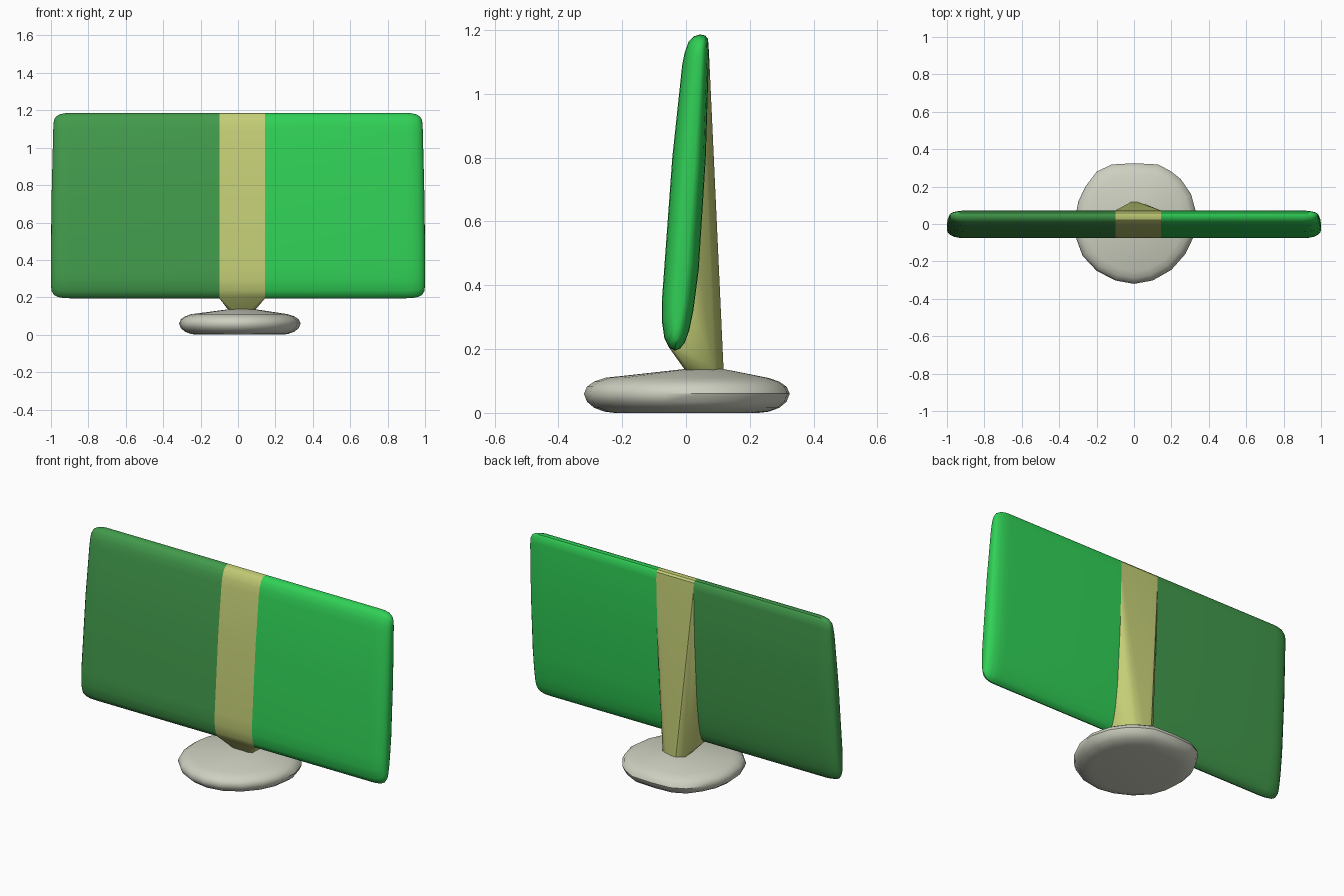
import bpy, bmesh, math

cube = bpy.data.objects.get("Cube")
if cube:
    bpy.data.objects.remove(cube, do_unlink=True)


def material(name, rgb):
    """Flat material from an sRGB 0-255 colour."""
    lin = [((c / 255 + 0.055) / 1.055) ** 2.4 for c in rgb] + [1.0]
    m = bpy.data.materials.new(name)
    m.use_nodes = True
    m.diffuse_color = lin
    bsdf = m.node_tree.nodes["Principled BSDF"]
    bsdf.inputs["Base Color"].default_value = lin
    bsdf.inputs["Roughness"].default_value = 0.7
    return m


def finish(name, bm, mat, angle):
    bmesh.ops.recalc_face_normals(bm, faces=bm.faces[:])
    mesh = bpy.data.meshes.new(name)
    bm.to_mesh(mesh)
    bm.free()
    obj = bpy.data.objects.new(name, mesh)
    bpy.context.collection.objects.link(obj)
    mesh.materials.append(mat)
    bpy.ops.object.select_all(action="DESELECT")
    obj.select_set(True)
    bpy.context.view_layer.objects.active = obj
    bpy.ops.object.shade_smooth_by_angle(angle=math.radians(angle))
    return obj


def loft(rings):
    """Skin equal-length closed rings and cap both ends."""
    bm = bmesh.new()
    loops = [[bm.verts.new(p) for p in ring] for ring in rings]
    n = len(loops[0])
    for a, b in zip(loops, loops[1:]):
        for i in range(n):
            j = (i + 1) % n
            bm.faces.new((a[i], a[j], b[j], b[i]))
    bm.faces.new(loops[0])
    bm.faces.new(loops[-1])
    return bm


# Leaning rounded slab section (y, z)
PROFILE = [(-0.035, 0.195), (-0.054, 0.206), (-0.068, 0.235), (-0.076, 0.29),
           (-0.075, 0.36), (-0.043, 0.80), (-0.012, 1.09), (-0.004, 1.13),
           (0.008, 1.163), (0.024, 1.18), (0.044, 1.186), (0.060, 1.183),
           (0.069, 1.172), (0.072, 1.13), (0.062, 0.80), (0.040, 0.45),
           (0.023, 0.32), (0.010, 0.258), (-0.004, 0.22), (-0.018, 0.202)]


def panel_ring(x, thick, tall):
    """Section at x, thinned about the lean line and shortened about mid height."""
    ring = []
    for y, z in PROFILE:
        lean = -0.028 + 0.072 * (z - 0.25) / 0.9
        z2 = 0.69 + (z - 0.69) * tall
        lean2 = -0.028 + 0.072 * (z2 - 0.25) / 0.9
        taper = 1 - 0.012 * max(0, (z - 0.6) / 0.55) * (abs(x) > 0.9)
        ring.append((x * taper, lean2 + (y - lean) * thick, z2))
    return ring


# Outer rounding of the panel ends: x, thickness, height
ENDS = [(0.90, 1, 1), (0.935, 0.96, 0.997), (0.965, 0.84, 0.985),
        (0.985, 0.66, 0.962), (0.996, 0.45, 0.925), (1.0, 0.25, 0.87)]


def panel(name, side, inner, mat):
    rings = [panel_ring(inner, 1, 1)]
    rings += [panel_ring(side * x, t, h) for x, t, h in ENDS]
    finish(name, loft(rings), mat, 40)


panel("left_panel", 1, 0.145, material("bright green", (48, 208, 86)))
panel("right_panel", -1, -0.10, material("dark green", (66, 155, 76)))

# Centre band and neck: hull of the slab section and the neck foot
FOOT = [(-0.045, 0.01), (-0.02, 0.0), (0.06, 0.0), (0.085, 0.01),
        (0.09, 0.09), (0.06, 0.106), (0.015, 0.118), (-0.015, 0.118),
        (-0.05, 0.09)]
bm = bmesh.new()
for x in (-0.10, 0.145):
    for y, z in PROFILE:
        bm.verts.new((x, y, z))
for x, y in FOOT:
    bm.verts.new((x, y, 0.13))
hull = bmesh.ops.convex_hull(bm, input=bm.verts[:])
loose = [v for v in bm.verts if not v.link_faces]
bmesh.ops.delete(bm, geom=loose, context="VERTS")
finish("centre_stand", bm, material("pale yellow", (196, 206, 118)), 30)

# Pebble-like base: uneven outline with rounded rim
OUTLINE = [(0.0, 0.325), (-0.12, 0.318), (-0.20, 0.28), (-0.26, 0.20),
           (-0.298, 0.12), (-0.315, 0.03), (-0.308, -0.08), (-0.275, -0.17),
           (-0.20, -0.25), (-0.10, -0.302), (0.0, -0.32), (0.10, -0.302),
           (0.20, -0.245), (0.275, -0.16), (0.318, -0.07), (0.335, 0.05),
           (0.305, 0.16), (0.25, 0.24), (0.20, 0.28), (0.13, 0.318)]
# Levels: height, outline scale, centre x, centre y
LEVELS = [(0.0, 0.70, 0, 0), (0.004, 0.80, 0, 0), (0.016, 0.90, 0, 0),
          (0.035, 0.97, 0, 0), (0.060, 1.0, 0, 0), (0.082, 0.97, 0, 0),
          (0.098, 0.90, 0, 0), (0.110, 0.79, 0, 0), (0.137, 0.20, 0.02, 0.055)]
rings = [[(cx + x * s, cy + y * s, z) for x, y in OUTLINE]
         for z, s, cx, cy in LEVELS]
finish("base", loft(rings), material("warm grey", (205, 208, 192)), 45)
